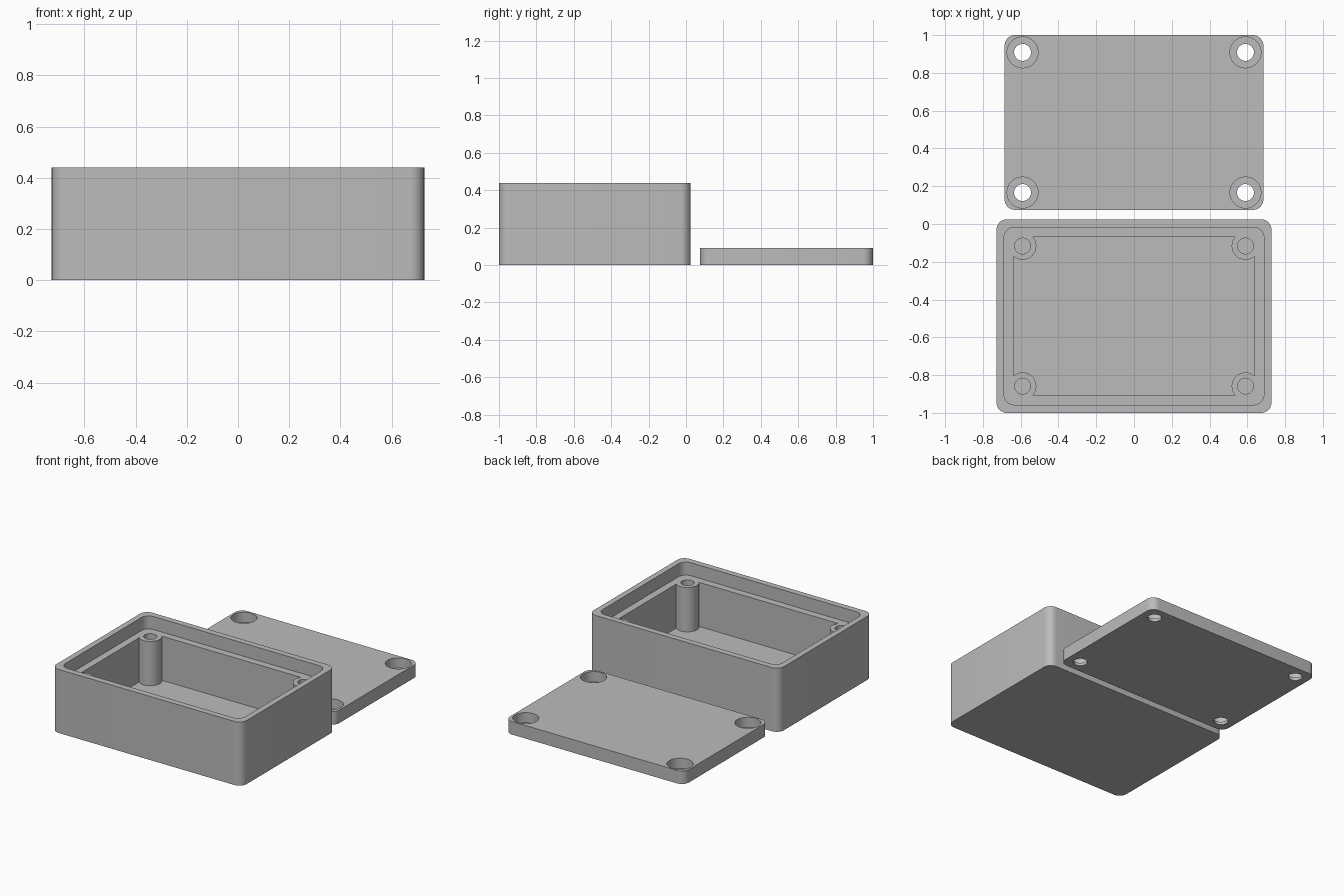
import bpy
import bmesh
from math import cos, sin, pi

old = bpy.data.objects.get("Cube")
if old:
    bpy.data.objects.remove(old, do_unlink=True)

grey = bpy.data.materials.new("plain_grey")
grey.use_nodes = True
colour = (0.5, 0.5, 0.5, 1)
grey.diffuse_color = colour
grey.node_tree.nodes["Principled BSDF"].inputs["Base Color"].default_value = colour

ARC_STEPS = 8
BOX_Y, LID_Y = -0.4875, 0.5375
SCREW_X, SCREW_Y = 0.59, 0.371
CORNER = 0.055


def outline(half_x, half_y, radius, z):
    """Rounded rectangle, four arcs of equal point count."""
    points = []
    for k, (sx, sy) in enumerate([(1, 1), (-1, 1), (-1, -1), (1, -1)]):
        for i in range(ARC_STEPS + 1):
            a = (k + i / ARC_STEPS) * pi / 2
            points.append((sx * (half_x - radius) + radius * cos(a),
                           sy * (half_y - radius) + radius * sin(a), z))
    return points


def circle(radius, z):
    return outline(radius, radius, radius, z)


def loft(name, rings, centres):
    """Skin the rings in order, cap both ends, repeat at each centre."""
    bm = bmesh.new()
    for cx, cy in centres:
        loops = [[bm.verts.new((x + cx, y + cy, z)) for x, y, z in ring]
                 for ring in rings]
        count = len(loops[0])
        for low, high in zip(loops, loops[1:]):
            for i in range(count):
                j = (i + 1) % count
                bm.faces.new((low[i], low[j], high[j], high[i]))
        bm.faces.new(loops[0][::-1])
        bm.faces.new(loops[-1])
    bmesh.ops.remove_doubles(bm, verts=bm.verts, dist=0.0001)
    bmesh.ops.recalc_face_normals(bm, faces=bm.faces)
    mesh = bpy.data.meshes.new(name)
    bm.to_mesh(mesh)
    bm.free()
    mesh.materials.append(grey)
    obj = bpy.data.objects.new(name, mesh)
    bpy.context.collection.objects.link(obj)
    return obj


def activate(obj):
    bpy.ops.object.select_all(action='DESELECT')
    obj.select_set(True)
    bpy.context.view_layer.objects.active = obj


def screw_centres(middle_y):
    return [(sx * SCREW_X, middle_y + sy * SCREW_Y)
            for sx in (-1, 1) for sy in (-1, 1)]


# Open box: outer wall, rim, lid recess, ledge, square-cornered cavity
box = loft("box", [
    outline(0.728, 0.5125, CORNER, 0),
    outline(0.728, 0.5125, CORNER, 0.44),
    outline(0.688, 0.47, CORNER, 0.44),
    outline(0.688, 0.47, CORNER, 0.35),
    outline(0.638, 0.42, 0, 0.35),
    outline(0.638, 0.42, 0, 0.045),
], [(0, BOX_Y)])

# Screw posts with blind holes
posts = loft("screw_posts", [
    circle(0.073, 0.03),
    circle(0.073, 0.352),
    circle(0.042, 0.352),
    circle(0.042, 0.05),
], screw_centres(BOX_Y))

# Lid plate beside the box
lid = loft("lid", [
    outline(0.685, 0.4625, CORNER, 0),
    outline(0.685, 0.4625, CORNER, 0.09),
], [(0, LID_Y)])

# Stepped screw holes through the lid
cutter = loft("hole_cutter", [
    circle(0.045, -0.02),
    circle(0.045, 0.02),
    circle(0.082, 0.02),
    circle(0.082, 0.12),
], screw_centres(LID_Y))
cutter.hide_render = True
cut = lid.modifiers.new("screw_holes", 'BOOLEAN')
cut.operation = 'DIFFERENCE'
cut.solver = 'EXACT'
cut.object = cutter
activate(lid)
bpy.ops.object.modifier_apply(modifier=cut.name)
bpy.data.objects.remove(cutter, do_unlink=True)

# Smooth the rounded walls, keep hard edges
for obj in (box, posts, lid):
    activate(obj)
    bpy.ops.object.shade_smooth_by_angle(angle=pi / 6)
